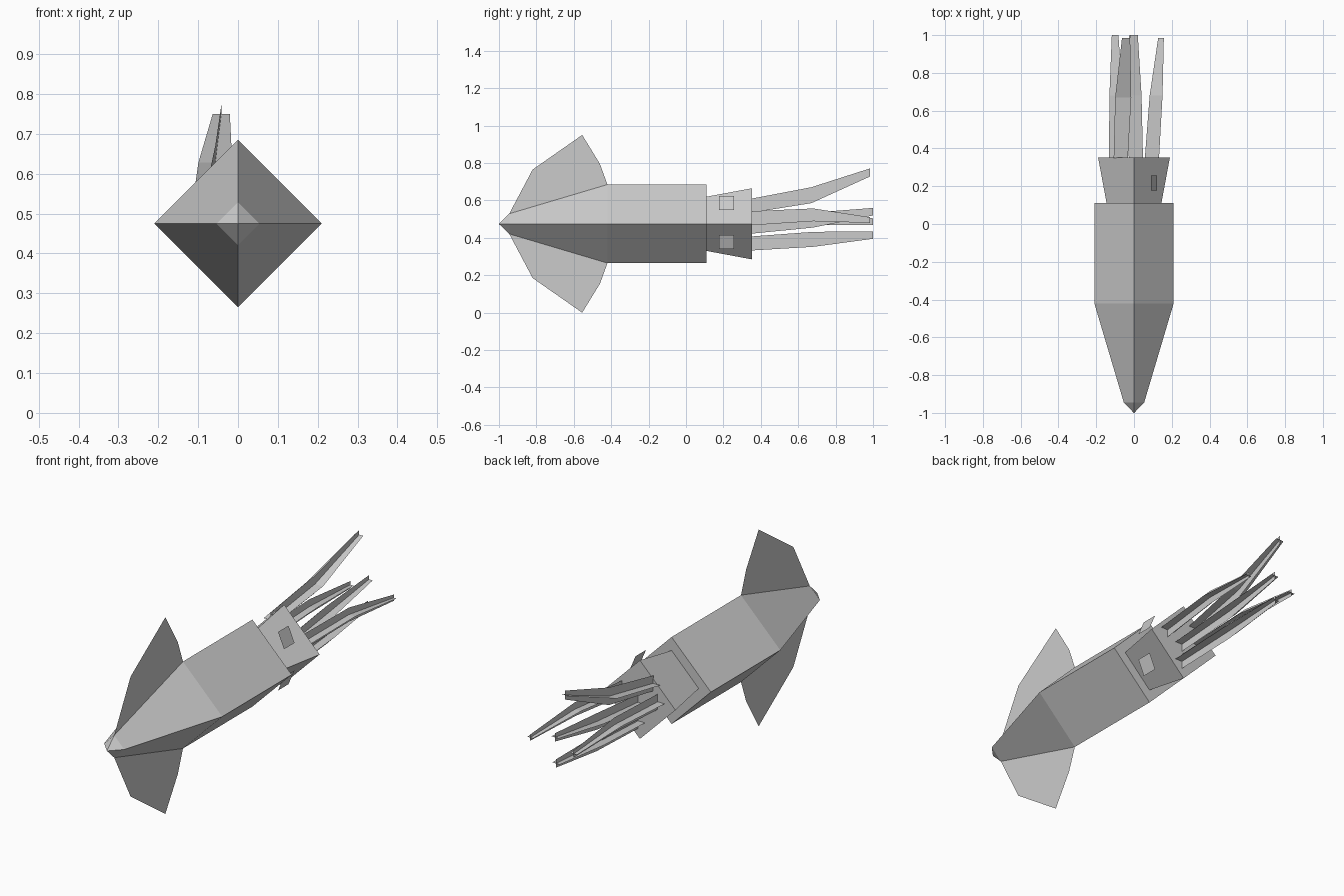
import bpy

if "Cube" in bpy.data.objects:
    bpy.data.objects.remove(bpy.data.objects["Cube"])

ZC = 0.475  # height of the body axis


def make(name, verts, faces):
    me = bpy.data.meshes.new(name)
    me.from_pydata(verts, [], faces)
    me.update()
    ob = bpy.data.objects.new(name, me)
    bpy.context.collection.objects.link(ob)
    return ob


def diamond_tube(name, stations):
    """Loft four-sided diamond sections (y, radius) with closed ends."""
    verts, faces = [], []
    for y, r in stations:
        verts += [(r, y, ZC), (0, y, ZC + r), (-r, y, ZC), (0, y, ZC - r)]
    n = len(stations)
    for i in range(n - 1):
        for k in range(4):
            a, b = i * 4 + k, i * 4 + (k + 1) % 4
            faces.append((a, a + 4, b + 4, b))
    faces.append((0, 1, 2, 3))
    e = (n - 1) * 4
    faces.append((e + 3, e + 2, e + 1, e))
    return make(name, verts, faces)


def tentacle(name, path, widths):
    """Two crossed tapering ribbons along a path."""
    verts, faces = [], []
    for dx, dz in ((1, 0), (0, 1)):
        base = len(verts)
        for (x, y, z), w in zip(path, widths):
            h = w / 2
            verts += [(x - dx * h, y, z - dz * h), (x + dx * h, y, z + dz * h)]
        for i in range(len(path) - 1):
            a = base + 2 * i
            faces.append((a, a + 1, a + 3, a + 2))
    return make(name, verts, faces)


# Mantle and head
diamond_tube("mantle", [(-1, 0.001), (-0.945, 0.054), (-0.42, 0.21), (0.11, 0.21)])
diamond_tube("head", [(0.11, 0.145), (0.352, 0.19)])

# Thin fins above and below the mantle
fin = [(-0.42, 0.21), (-0.46, 0.32), (-0.555, 0.475), (-0.82, 0.29), (-0.945, 0.054)]
for name, s in (("upper_fin", 1), ("lower_fin", -1)):
    make(name, [(0, y, ZC + s * h) for y, h in fin], [tuple(range(len(fin)))])

# Flat eye plates on the right side of the head
for name, zo, zi in (("upper_eye", 0.149, 0.074), ("lower_eye", -0.134, -0.059)):
    make(name, [(0.09, 0.177, ZC + zo), (0.09, 0.257, ZC + zo),
                (0.122, 0.257, ZC + zi), (0.122, 0.177, ZC + zi)], [(0, 1, 2, 3)])

# Tentacles: root, middle and tip
W = (0.075, 0.08, 0.04)
tentacle("top_tentacle", [(-0.07, 0.35, 0.572), (-0.057, 0.67, 0.628), (-0.042, 0.985, 0.75)], (0.075, 0.085, 0.043))
tentacle("bottom_tentacle", [(0.01, 0.35, 0.37), (0.0, 0.68, 0.392), (-0.005, 1.0, 0.415)], W)
tentacle("right_tentacle", [(0.095, 0.35, 0.505), (0.117, 0.68, 0.523), (0.143, 0.985, 0.495)], (0.075, 0.068, 0.03))
tentacle("middle_tentacle", [(0.01, 0.35, 0.46), (0.0, 0.68, 0.495), (0.0, 1.0, 0.54)], W)
tentacle("left_tentacle", [(-0.095, 0.35, 0.49), (-0.095, 0.68, 0.505), (-0.1, 1.0, 0.487)], (0.075, 0.07, 0.035))
